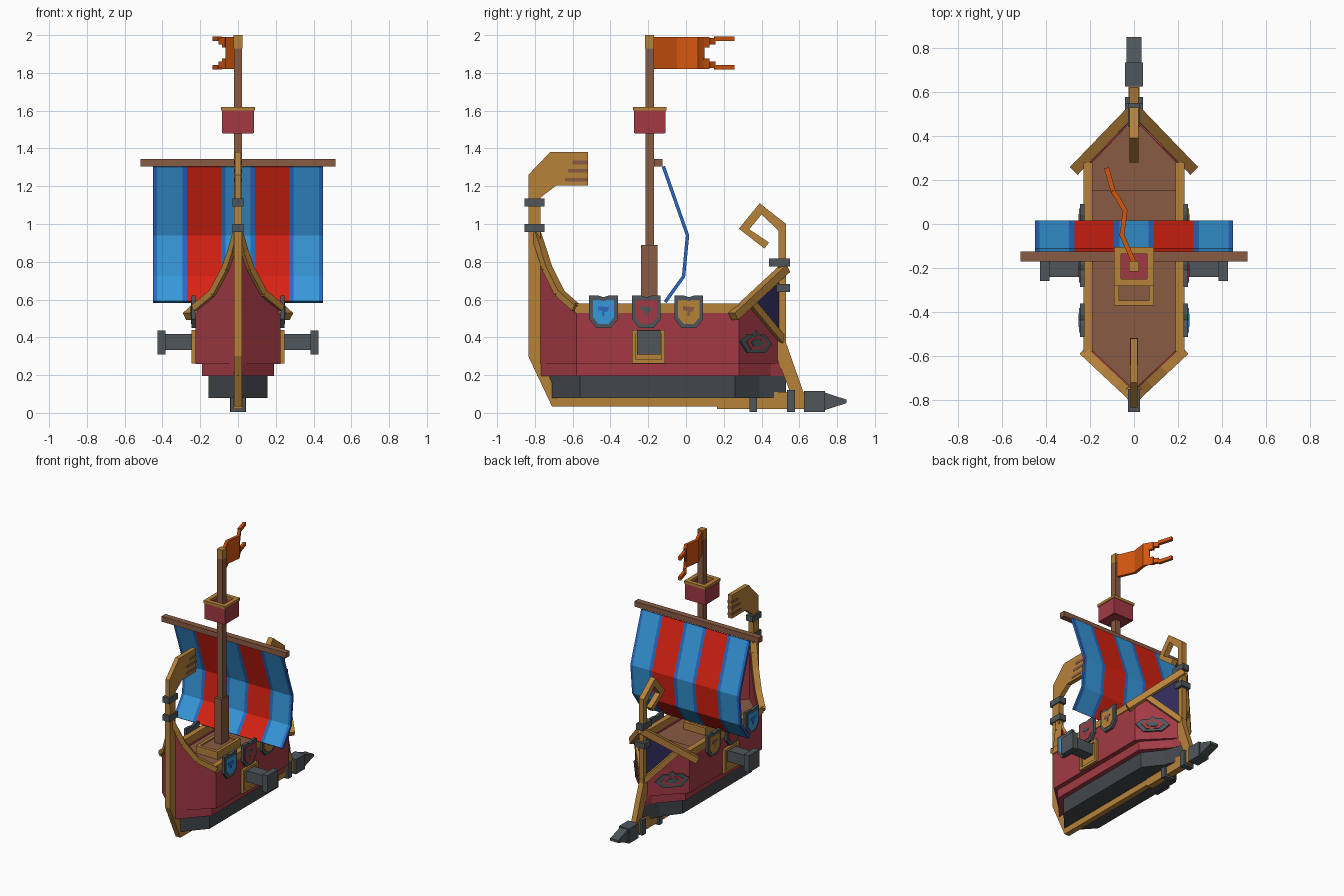
import bpy, bmesh, math
from mathutils import Vector

if "Cube" in bpy.data.objects:
    bpy.data.objects.remove(bpy.data.objects["Cube"])


def colour(name, r, g, b):
    m = bpy.data.materials.new(name)
    lin = [((c / 255 + 0.055) / 1.055) ** 2.4 for c in (r, g, b)]
    m.diffuse_color = (*lin, 1)
    m.use_nodes = True
    m.node_tree.nodes["Principled BSDF"].inputs["Base Color"].default_value = m.diffuse_color
    return m


RED = colour("hull red", 162, 58, 68)
TAN = colour("golden wood", 182, 130, 58)
BROWN = colour("brown wood", 137, 91, 67)
IRON = colour("iron grey", 78, 86, 90)
DARK = colour("dark grey", 66, 71, 75)
SKY = colour("light blue", 54, 152, 218)
BLUE = colour("deep blue", 42, 106, 195)
SCARLET = colour("scarlet", 216, 34, 18)
ORANGE = colour("orange", 210, 86, 16)
NAVY = colour("navy", 46, 42, 88)


def finish(name, bm, *mats):
    bmesh.ops.recalc_face_normals(bm, faces=bm.faces)
    me = bpy.data.meshes.new(name)
    bm.to_mesh(me)
    bm.free()
    for m in mats:
        me.materials.append(m)
    ob = bpy.data.objects.new(name, me)
    bpy.context.collection.objects.link(ob)
    return ob


def slab(name, pts, vec, mat):
    """Flat polygon extruded along vec."""
    bm = bmesh.new()
    f = bm.faces.new([bm.verts.new(p) for p in pts])
    r = bmesh.ops.extrude_face_region(bm, geom=[f])
    bmesh.ops.translate(bm, verts=[v for v in r["geom"] if isinstance(v, bmesh.types.BMVert)], vec=vec)
    return finish(name, bm, mat)


def side_cut(name, yz, half, mat):
    """Side profile, centred on x = 0."""
    return slab(name, [(-half, y, z) for y, z in yz], (2 * half, 0, 0), mat)


def plan_cut(name, right, z0, z1, mat):
    """Plan outline given for the right half, tips on x = 0."""
    left = [(-x, y) for x, y in reversed(right) if x > 0]
    return slab(name, [(x, y, z0) for x, y in right + left], (0, 0, z1 - z0), mat)


def box(name, x0, x1, y0, y1, z0, z1, mat):
    return slab(name, [(x0, y0, z0), (x1, y0, z0), (x1, y1, z0), (x0, y1, z0)], (0, 0, z1 - z0), mat)


def beam(name, p, q, w, h, mat):
    """Rectangular bar from p to q."""
    p, q = Vector(p), Vector(q)
    rot = (q - p).to_track_quat('Y', 'Z')
    a, b = rot @ Vector((w / 2, 0, 0)), rot @ Vector((0, 0, h / 2))
    return slab(name, [p - a - b, p + a - b, p + a + b, p - a + b], q - p, mat)


def frame(name, x0, x1, y0, y1, z0, z1, t, mat):
    """Horizontal rectangular rim."""
    box(name + "_front", x0, x1, y0, y0 + t, z0, z1, mat)
    box(name + "_back", x0, x1, y1 - t, y1, z0, z1, mat)
    box(name + "_left", x0, x0 + t, y0 + t, y1 - t, z0, z1, mat)
    box(name + "_right", x1 - t, x1, y0 + t, y1 - t, z0, z1, mat)


# Hull layers and deck
plan_cut("lower_hull", [(0, -.73), (.04, -.69), (.155, -.56), (.155, .26), (.055, .39), (0, .53)], .08, .197, DARK)
plan_cut("middle_hull", [(0, -.79), (.19, -.58), (.19, .28), (.035, .45), (0, .53)], .195, .262, RED)
plan_cut("upper_hull", [(0, -.79), (.225, -.58), (.225, .28), (0, .505)], .26, .5, RED)
plan_cut("deck", [(0, -.76), (.2, -.57), (.2, .27), (0, .48)], .5, .51, BROWN)
plan_cut("rear_deck", [(.2, .15), (.2, .27), (0, .48)], .51, .54, BROWN)
box("hatch", -.075, .075, -.35, -.12, .51, .555, BROWN)
frame("hatch_rim", -.09, .09, -.37, -.1, .51, .565, .022, TAN)

# Stem with curved head, keel and sloping rear post
side_cut("stem", [(.17, .035), (-.71, .035), (-.835, .3), (-.835, 1.1), (-.77, 1.1), (-.77, .3),
                  (-.68, .09), (.17, .09)], .02, TAN)
side_cut("stem_head", [(-.835, 1.1), (-.835, 1.26), (-.72, 1.38), (-.52, 1.38), (-.52, 1.205),
                       (-.685, 1.205), (-.77, 1.14), (-.77, 1.1)], .016, TAN)
for i, (y, z) in enumerate([(-.60, 1.325), (-.625, 1.282), (-.64, 1.234)]):
    box(f"head_groove_{i}", -.018, .018, y, -.518, z - .01, z + .01, BROWN)
side_cut("rear_keel", [(.165, .02), (.625, .02), (.625, .11), (.165, .11)], .025, TAN)
side_cut("rear_slope", [(.625, .1), (.53, .37), (.49, .45), (.45, .4), (.47, .32), (.555, .1)], .02, TAN)
side_cut("stern_post", [(.53, .36), (.53, 1.0), (.39, 1.11), (.28, .975), (.415, .87), (.44, .902),
                        (.335, .972), (.4, 1.05), (.49, .965), (.49, .36)], .02, TAN)

# Iron bands and ram
for i, (y0, y1, z0, z1, w) in enumerate([
        (-.855, -.75, .957, 1.0, .028), (-.855, -.75, 1.092, 1.135, .028),
        (.44, .55, .775, .818, .028), (.48, .55, .64, .682, .04),
        (.335, .375, .005, .12, .04), (.535, .577, .005, .12, .042)]):
    box(f"iron_band_{i}", -w, w, y0, y1, z0, z1, IRON)
box("ram_block", -.042, .042, .625, .735, .005, .115, IRON)
side_cut("ram_point", [(.735, .015), (.735, .108), (.85, .07), (.85, .052)], .033, IRON)

CURVE = [(-.795, .95), (-.765, .86), (-.735, .765), (-.67, .635), (-.58, .555)]
SHIELD = [(-1, 1), (-.35, 1), (0, .9), (.35, 1), (1, 1), (1, -.45), (.5, -1), (-.5, -1), (-1, -.45)]


def bow_x(y):
    return max(0, (y + .79) / .21 * .225)


def stern_x(y):
    return (.505 - y)


for s, side in ((-1, "left"), (1, "right")):
    # Raised bow panels with stepped golden rail
    pts = [(s * bow_x(y), y, z) for y, z in CURVE]
    slab("bow_panel_" + side, pts + [(s * .225, -.58, .49), (0, -.79, .49)], (-s * .02, .02, 0), RED)
    for i in range(len(pts) - 1):
        beam(f"bow_rail_{side}_{i}", pts[i], pts[i + 1], .045, .035, TAN)
    # Straight bulwark and rail
    xs = sorted((s * .19, s * .225))
    box("bulwark_" + side, *xs, -.58, .28, .49, .53, RED)
    xs = sorted((s * .188, s * .23))
    box("side_rail_" + side, *xs, -.59, .28, .53, .58, TAN)
    # Stern panels, sloping rails and struts
    out = Vector((s * .71, .71, 0))

    def on_stern(yz, lift):
        return [Vector((s * stern_x(y), y, z)) + out * lift for y, z in yz]

    slab("stern_panel_" + side, on_stern([(.28, .49), (.28, .55), (.36, .61), (.46, .49)], 0), -out * .02, RED)
    slab("stern_window_" + side, on_stern([(.35, .6), (.5, .75), (.5, .41)], .006), -out * .02, NAVY)
    beam("stern_rail_" + side, (s * .265, .25, .51), (0, .525, .765), .05, .045, TAN)
    beam("stern_strut_" + side, (s * .175, .34, .59), (s * .005, .51, .385), .035, .04, TAN)
    # Emblem on the stern quarter
    for nm, k, lift, m in (("border", 1, .012, IRON), ("field", .66, .016, RED), ("core", .38, .02, IRON)):
        ring = [(-1, .15), (-.55, .7), (-.2, .65), (0, 1), (.2, .65), (.55, .7), (1, -.1),
                (.55, -.8), (-.55, -.8)]
        slab(f"emblem_{nm}_{side}", on_stern([(.365 + .083 * k * a, .37 + .065 * k * b) for a, b in ring], lift),
             -out * .012, m)
    # Shields along the rail
    for i, (yc, m, mark) in enumerate([(-.437, SKY, BLUE), (-.21, RED, IRON), (.015, TAN, BROWN)]):
        for nm, k, x, mm in (("rim", 1, .246, IRON), ("face", .74, .25, m)):
            slab(f"shield_{nm}_{side}_{i}", [(s * x, yc + .076 * k * a, .535 + .086 * k * b) for a, b in SHIELD],
                 (-s * .02, 0, 0), mm)
        slab(f"shield_mark_{side}_{i}", [(s * .252, yc + .03 * a, .54 + .028 * b) for a, b in
                                         [(-1, .9), (1, .7), (.8, -.1), (.2, -.2), (.2, -1), (-.3, -.9), (-.2, 0), (-1, .1)]],
             (-s * .006, 0, 0), mark)
    # Gun port and cannon
    def xbox(name, a, b, y, hy, z, hz, mat):
        box(f"{name}_{side}", *sorted((s * a, s * b)), y - hy, y + hy, z - hz, z + hz, mat)
    xbox("port_plate", .22, .234, -.198, .075, .35, .078, TAN)
    for d in (-1, 1):
        xbox(f"port_bar_v{d}", .22, .245, -.198 + d * .078, .01, .35, .088, TAN)
        xbox(f"port_bar_h{d}", .22, .245, -.198, .07, .35 + d * .078, .01, TAN)
    xbox("cannon_barrel", .22, .39, -.198, .043, .375, .042, IRON)
    xbox("cannon_muzzle", .385, .427, -.198, .062, .372, .064, IRON)

# Mast, yard and lookout
box("mast", -.022, .022, -.215, -.17, .5, 1.93, BROWN)
box("mast_cap", -.023, .023, -.216, -.169, 1.93, 2.0, TAN)
box("mast_foot", -.03, .03, -.237, -.15, .5, .89, BROWN)
box("yard", -.515, .515, -.17, -.125, 1.305, 1.345, BROWN)
box("lookout_floor", -.08, .08, -.27, -.115, 1.48, 1.5, RED)
frame("lookout_wall", -.084, .084, -.276, -.109, 1.482, 1.6, .02, RED)
frame("lookout_rim", -.09, .09, -.281, -.104, 1.6, 1.62, .032, TAN)

# Billowing striped sail
XS = [-.45, -.43, -.295, -.27, -.09, -.065, .065, .09, .27, .295, .43, .45]
STRIPES = [1, 0, 1, 2, 1, 0, 1, 2, 1, 0, 1]
bm = bmesh.new()
rows = [[bm.verts.new((x, y, z)) for x in XS] for y, z in [(-.12, 1.305), (.008, .94), (-.013, .722), (-.11, .587)]]
for a, b in zip(rows, rows[1:]):
    for i, k in enumerate(STRIPES):
        bm.faces.new((a[i], a[i + 1], b[i + 1], b[i])).material_index = k
sail = finish("sail", bm, SKY, BLUE, SCARLET)
mod = sail.modifiers.new("thickness", 'SOLIDIFY')
mod.thickness, mod.offset = .018, 0

# Waving swallow-tailed flag: each step holds its height spans
bm = bmesh.new()
WAVE = [(0, -.175), (-.055, -.05), (-.04, .06), (-.058, .09), (-.075, .12), (-.095, .15), (-.125, .255)]
SPANS = [[(1.82, 1.99)]] * 3 + [[(1.82, 1.875), (1.935, 1.99)], [(1.825, 1.86), (1.95, 1.985)],
                               [(1.818, 1.843), (1.968, 1.993)]]
for (p, q), spans in zip(zip(WAVE, WAVE[1:]), SPANS):
    for lo, hi in spans:
        bm.faces.new([bm.verts.new(v) for v in ((*p, lo), (*q, lo), (*q, hi), (*p, hi))])
bmesh.ops.remove_doubles(bm, verts=bm.verts, dist=.0005)
flag = finish("flag", bm, ORANGE)
mod = flag.modifiers.new("thickness", 'SOLIDIFY')
mod.thickness, mod.offset = .022, 0
